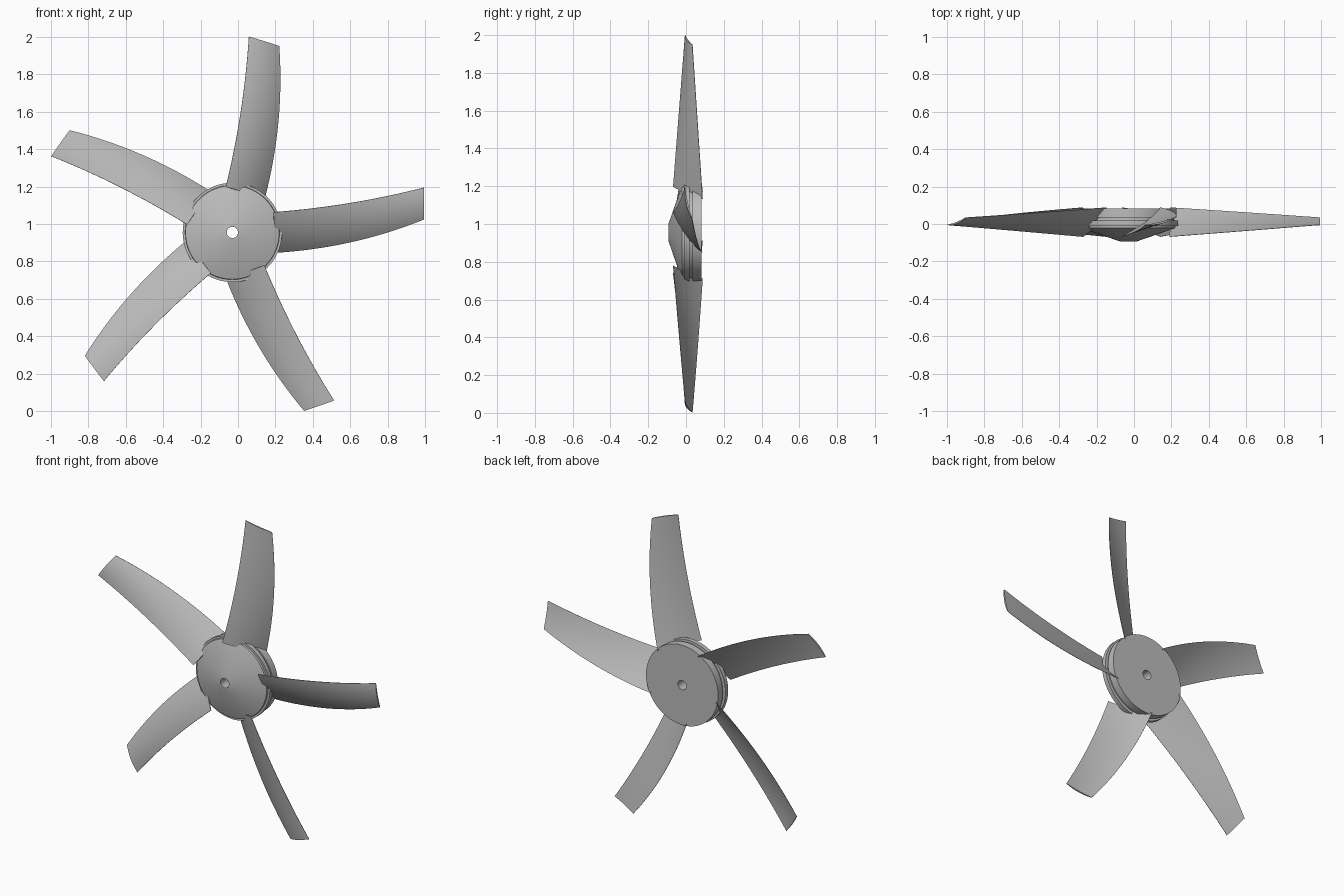
import bpy, bmesh, math
from mathutils import Vector, Matrix

if "Cube" in bpy.data.objects:
    bpy.data.objects.remove(bpy.data.objects["Cube"], do_unlink=True)

CENTRE = Vector((-0.03, 0.0, 0.955))

grey = bpy.data.materials.new("plain grey")
grey.use_nodes = True
GREY = (0.5, 0.5, 0.5, 1)
grey.diffuse_color = GREY
grey.node_tree.nodes["Principled BSDF"].inputs["Base Color"].default_value = GREY


def finish(name, bm, angle):
    bmesh.ops.recalc_face_normals(bm, faces=bm.faces)
    mesh = bpy.data.meshes.new(name)
    bm.to_mesh(mesh)
    bm.free()
    obj = bpy.data.objects.new(name, mesh)
    bpy.context.collection.objects.link(obj)
    mesh.materials.append(grey)
    bpy.ops.object.select_all(action="DESELECT")
    obj.select_set(True)
    bpy.context.view_layer.objects.active = obj
    bpy.ops.object.shade_smooth_by_angle(angle=math.radians(angle))
    return obj


# Hub: closed (radius, depth) profile turned about the shaft, with a through bore
profile = [(0.03, -0.093), (0.045, -0.093), (0.25, -0.022), (0.252, -0.01),
           (0.265, -0.01), (0.265, 0.018), (0.245, 0.018), (0.245, 0.035),
           (0.258, 0.035), (0.258, 0.083), (0.03, 0.083)]
bm = bmesh.new()
STEPS = 72
rings = []
for i in range(STEPS):
    a = math.tau * i / STEPS
    rings.append([bm.verts.new(CENTRE + Vector((r * math.cos(a), y, r * math.sin(a))))
                  for r, y in profile])
for i in range(STEPS):
    a, b = rings[i], rings[(i + 1) % STEPS]
    for j in range(len(profile)):
        k = (j + 1) % len(profile)
        bm.faces.new((a[j], a[k], b[k], b[j]))
finish("hub", bm, 30)


# Blades: twisted, swept and cambered thin sheets
def edge(root, tip, bow, t):
    """Point on a blade edge, bowed sideways between root and tip."""
    p = Vector(root).lerp(Vector(tip), t)
    p.x += 4 * bow * t * (1 - t)
    return p


def blade_point(s, t, side):
    lead = edge((-0.035, -0.068, 0.242), (0.088, -0.005, 1.045), 0.018, t)
    trail = edge((0.172, 0.088, 0.178), (0.25, 0.034, 0.995), 0.034, t)
    chord = trail - lead
    normal = Vector((chord.y, -chord.x, 0)).normalized()
    arch = 4 * s * (1 - s)
    thick = 0.001 + 0.004 * arch
    return lead + chord * s + normal * (0.05 * chord.length * arch + side * thick)


def make_blade(index):
    bm = bmesh.new()
    spin = Matrix.Rotation(math.radians(72 * index), 4, "Y")
    rows, across = 16, 10
    loops = []
    for i in range(rows + 1):
        front = [(j / across, 1) for j in range(across + 1)]
        back = [(s, -1) for s, _ in reversed(front)]
        loops.append([bm.verts.new(CENTRE + spin @ blade_point(s, i / rows, side))
                      for s, side in front + back])
    count = len(loops[0])
    for a, b in zip(loops, loops[1:]):
        for j in range(count):
            k = (j + 1) % count
            bm.faces.new((a[j], a[k], b[k], b[j]))
    # End caps as strips between the two skins
    for ring in (loops[0], loops[-1]):
        for j in range(across):
            bm.faces.new((ring[j], ring[j + 1], ring[count - 2 - j], ring[count - 1 - j]))
    finish(f"blade_{index + 1}", bm, 40)


for n in range(5):
    make_blade(n)
